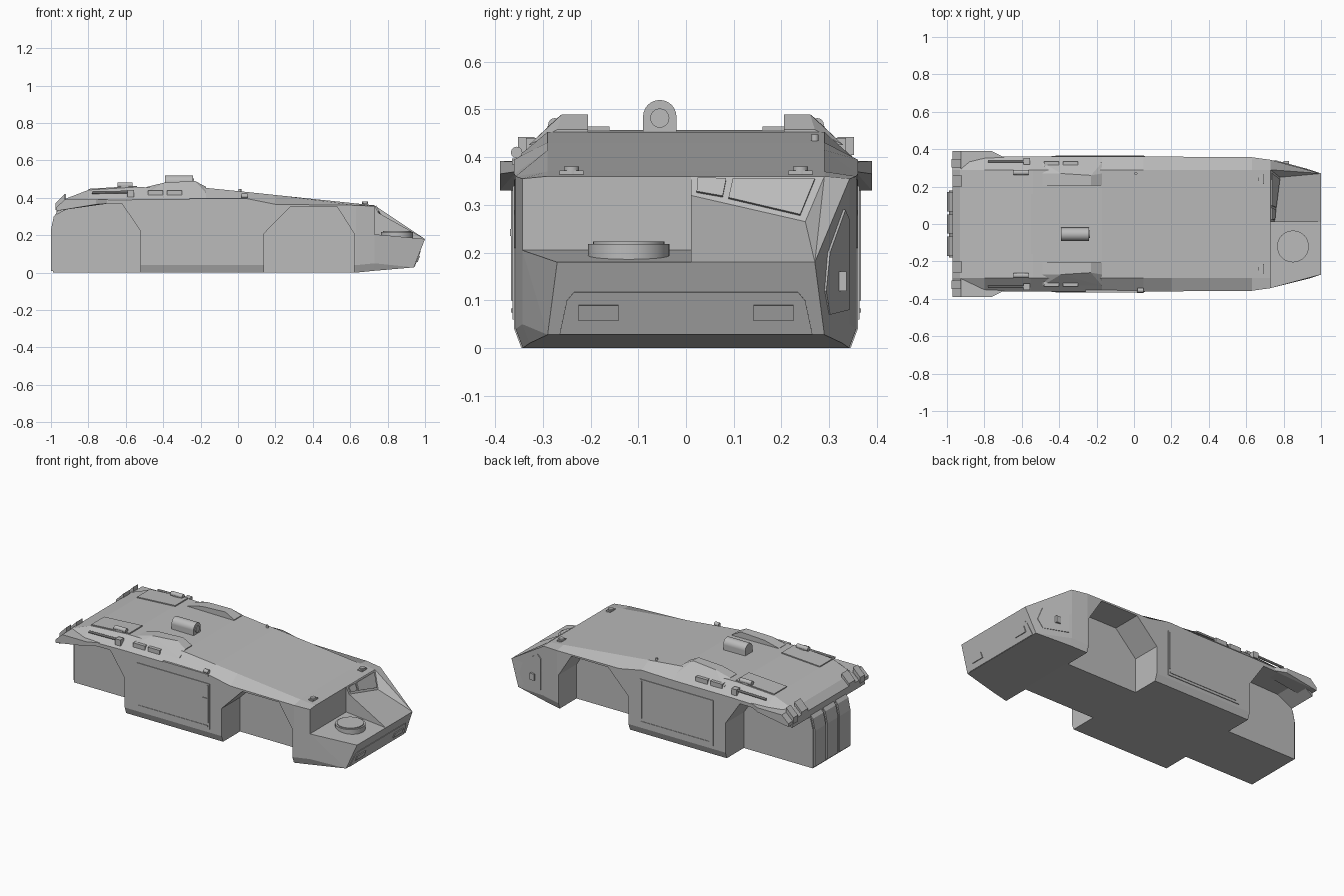
import bpy, bmesh, math
from mathutils import Vector

cube = bpy.data.objects.get("Cube")
if cube:
    bpy.data.objects.remove(cube, do_unlink=True)

grey = bpy.data.materials.new("hull grey")
grey.use_nodes = True
grey.diffuse_color = (0.5, 0.5, 0.5, 1)
grey.node_tree.nodes["Principled BSDF"].inputs["Base Color"].default_value = (0.5, 0.5, 0.5, 1)


def finish(name, bm):
    bmesh.ops.recalc_face_normals(bm, faces=bm.faces)
    mesh = bpy.data.meshes.new(name)
    bm.to_mesh(mesh)
    bm.free()
    mesh.materials.append(grey)
    obj = bpy.data.objects.new(name, mesh)
    bpy.context.collection.objects.link(obj)
    return obj


def solid(name, points):
    """Convex solid around the points."""
    bm = bmesh.new()
    for p in points:
        bm.verts.new(p)
    out = bmesh.ops.convex_hull(bm, input=bm.verts)
    junk = [v for v in out["geom_interior"] if isinstance(v, bmesh.types.BMVert)]
    bmesh.ops.delete(bm, geom=junk, context="VERTS")
    bmesh.ops.dissolve_limit(bm, angle_limit=0.01, verts=bm.verts, edges=bm.edges)
    return finish(name, bm)


def box(name, x0, x1, y0, y1, z0, z1):
    return solid(name, [(x, y, z) for x in (x0, x1) for y in (y0, y1) for z in (z0, z1)])


def prism(name, profile, y0, y1):
    """Side profile (x, z) swept across y."""
    bm = bmesh.new()
    a, b = [[bm.verts.new((x, y, z)) for x, z in profile] for y in (y0, y1)]
    bm.faces.new(a)
    bm.faces.new(b)
    for i in range(len(a)):
        j = (i + 1) % len(a)
        bm.faces.new((a[i], a[j], b[j], b[i]))
    return finish(name, bm)


def rod(name, start, end, radius, sides=24):
    start, end = Vector(start), Vector(end)
    axis = end - start
    bm = bmesh.new()
    bmesh.ops.create_cone(bm, cap_ends=True, segments=sides, radius1=radius,
                          radius2=radius, depth=axis.length)
    bm.transform(axis.to_track_quat("Z", "Y").to_matrix().to_4x4())
    bmesh.ops.translate(bm, verts=bm.verts, vec=(start + end) / 2)
    obj = finish(name, bm)
    bpy.context.view_layer.objects.active = obj
    obj.select_set(True)
    bpy.ops.object.shade_smooth_by_angle(angle=math.radians(35))
    obj.select_set(False)
    return obj


# Main hull: cross-sections (x, side y, bottom z, shoulder z, roof z)
sections = [(-.97, .355, 0, .325, .355), (-.93, .36, 0, .36, .392), (-.8, .36, 0, .385, .442),
            (-.55, .36, 0, .39, .457), (-.17, .36, 0, .39, .453), (.05, .36, 0, .395, .431),
            (.2, .36, 0, .365, .415), (.63, .357, 0, .36, .37), (.73, .343, .01, .355, .36)]
bm = bmesh.new()
rings = []
for x, y, zb, zs, zr in sections:
    half = [(y - .015, zb), (y, zb + .04), (y, zs), (.29, zr)]
    loop = half + [(-a, b) for a, b in reversed(half)]
    rings.append([bm.verts.new((x, a, b)) for a, b in loop])
for r, s in zip(rings, rings[1:]):
    for i in range(8):
        j = (i + 1) % 8
        bm.faces.new((r[i], r[j], s[j], s[i]))
bm.faces.new(rings[0])
bm.faces.new(rings[-1])
hull = finish("hull", bm)

# Wheel wells cut out of both sides
rear_well = [(-1.1, -.1), (-1.1, .27), (-.97, .31), (-.87, .362), (-.62, .368), (-.52, .22), (-.52, -.1)]
front_well = [(.14, -.1), (.14, .21), (.28, .352), (.53, .352), (.62, .21), (.62, -.1)]
bpy.context.view_layer.objects.active = hull
for profile in (rear_well, front_well):
    for s in (-1, 1):
        cutter = prism("well_cutter", profile, s * .18, s * .5)
        cutter.hide_render = True
        mod = hull.modifiers.new("well", "BOOLEAN")
        mod.object = cutter
        mod.operation = "DIFFERENCE"
        mod.solver = "EXACT"
        bpy.ops.object.modifier_apply(modifier=mod.name)
        bpy.data.objects.remove(cutter, do_unlink=True)

# Rear core with rounded top and ribbed door
core = [(-.99, 0), (-.99, .24), (-.975, .3), (-.93, .36), (-.85, .39), (-.85, 0)]
prism("rear_core", core, -.18, .18)
rib = [(-1, .01), (-1, .23), (-.985, .3), (-.945, .35), (-.93, .34), (-.97, .01)]
for y in (-.12, 0, .12):
    prism("rear_door_rib", rib, y - .052, y + .052)
for y in (-.09, .09):
    for z in (.08, .13, .18):
        box("door_hinge", -1, -.98, y - .02, y + .02, z, z + .012)

# Nose: lower wedge with a flat deck
wedge = []
for s in (-1, 1):
    wedge += [(.73, s * .343, .205), (.73, s * .343, .05), (.73, s * .328, .01),
              (1, s * .27, .18), (.94, s * .29, .028)]
solid("nose", wedge)

# Raised cab on the left half of the nose
A, B, C, D = (.73, .01, .36), (.73, .29, .36), (.75, .01, .32), (.78, .25, .265)
E, F, G = (1, .01, .18), (1, .27, .18), (.73, .343, .355)
P, Q = (.73, .01, .18), (.73, .343, .18)
bm = bmesh.new()
v = [bm.verts.new(p) for p in (A, B, C, D, E, F, G, P, Q)]
for f in ((0, 1, 3, 2), (2, 3, 5, 4), (1, 5, 3), (1, 6, 5), (6, 8, 5),
          (0, 2, 4, 7), (0, 7, 8, 6, 1), (7, 4, 5, 8)):
    bm.faces.new([v[i] for i in f])
finish("cab", bm)


def cab_pane(name, corners):
    """Thin plate on the windscreen; corners are (across, down) fractions."""
    a, b, c, d = map(Vector, (A, B, C, D))
    pts = []
    for u, w in corners:
        p = a.lerp(b, u).lerp(c.lerp(d, u), w)
        pts += [p, p + Vector((.007, 0, .003))]
    solid(name, pts)


cab_pane("small_window", [(.05, .12), (.27, .12), (.27, .8), (.05, .8)])
cab_pane("large_window", [(.32, .12), (.94, .08), (.94, .9), (.32, .82)])

# Deck hatch
rod("deck_hatch", (.85, -.12, .185), (.85, -.12, .218), .085, 32)
rod("deck_hatch_lid", (.85, -.12, .21), (.85, -.12, .223), .075, 32)


def front_plate(name, corners, thick):
    """Plate on the sloped front face, corners are (y, z)."""
    pts = []
    for y, z in corners:
        x = .94 + (z - .028) * .06 / .152
        pts += [(x - .01, y, z), (x + thick, y, z - thick * .4)]
    solid(name, pts)


front_plate("bumper_panel", [(-.265, .03), (.265, .03), (.25, .1), (.235, .118), (-.235, .118), (-.25, .1)], .003)
for y in (-.183, .183):
    front_plate("headlight", [(y - .042, .06), (y + .042, .06), (y + .042, .092), (y - .042, .092)], .008)

# Roof sight housing with arched top
box("sight_base", -.39, -.24, -.09, -.02, .44, .485)
rod("sight_arch", (-.39, -.055, .485), (-.24, -.055, .485), .035)
rod("sight_lens", (-.25, -.055, .482), (-.235, -.055, .482), .02)
rod("roof_post", (.01, .27, .42), (.01, .27, .448), .008, 12)

# Mirrored roof and side fittings
for s in (-1, 1):
    blister = []
    for x, z, yo in ((-.49, .458, .32), (-.39, .482, .3), (-.23, .49, .26), (-.17, .458, .28)):
        blister += [(x, s * .205, z), (x, s * min(yo, .27), z), (x, s * .33, .425), (x, s * .205, .44)]
    solid("roof_blister", blister)
    for x0, x1 in ((-.48, -.4), (-.38, -.3)):
        box("blister_foot", x0, x1, s * .29, s * .335, .41, .44)

    guard = []
    for x, z0, z1, y in ((-.97, .33, .35, .39), (-.925, .34, .392, .39),
                         (-.76, .365, .392, .39), (-.69, .37, .39, .355)):
        guard += [(x, s * yy, z) for yy in (.29, y) for z in (z0, z1)]
    solid("rear_mudguard", guard)
    solid("rear_roof_panel", [(x, s * y, z + dz) for x, z in ((-.8, .442), (-.54, .458))
                              for y in (.16, .285) for dz in (-.01, .006)])
    rod("smoke_tube", (-.645, s * .275, .468), (-.565, s * .275, .468), .014, 16)
    box("smoke_mount", -.625, -.585, s * .26, s * .29, .445, .465)
    rod("tool_handle", (-.78, s * .335, .428), (-.56, s * .335, .432), .007, 10)
    box("tool_head", -.59, -.555, s * .318, s * .352, .405, .442)
    for y, w, x in ((.23, .03, -.945), (.325, .022, -.95)):
        solid("rear_lamp", [(x + dx, s * y + dy, .378 + dx + dz) for dx in (-.025, .025)
                            for dy in (-w, w) for dz in (-.02, .018)])
    rod("lifting_eye", (.68, s * .24, .355), (.68, s * .24, .38), .016, 12)
    box("eye_bracket", .665, .695, s * .215, s * .265, .355, .372)

# Side doors, rails and grab handles
for s in (-1, 1):
    box("side_door", -.44, .06, s * .35, s * .364, .06, .34)
    box("door_rail", -.42, .05, s * .355, s * .367, .075, .083)
    box("door_edge", .045, .053, s * .355, s * .367, .1, .33)
box("door_handle", .015, .05, -.369, -.355, .235, .25)
box("roof_rail", -.26, .05, -.365, -.34, .385, .397)
rod("door_lamp", (.02, -.355, .41), (.05, -.355, .41), .012, 12)

# Angled hatch on the left side of the nose
hatch = []
for x, z in ((.75, .08), (.9, .07), (.93, .12), (.9, .2), (.78, .29), (.75, .27)):
    t = (x - .73) / .27
    y = .343 - .073 * t
    hatch += [(x, y - .01, z), (x, y + .005, z)]
solid("nose_side_hatch", hatch)
box("hatch_handle", .8, .83, .31, .336, .12, .16)
